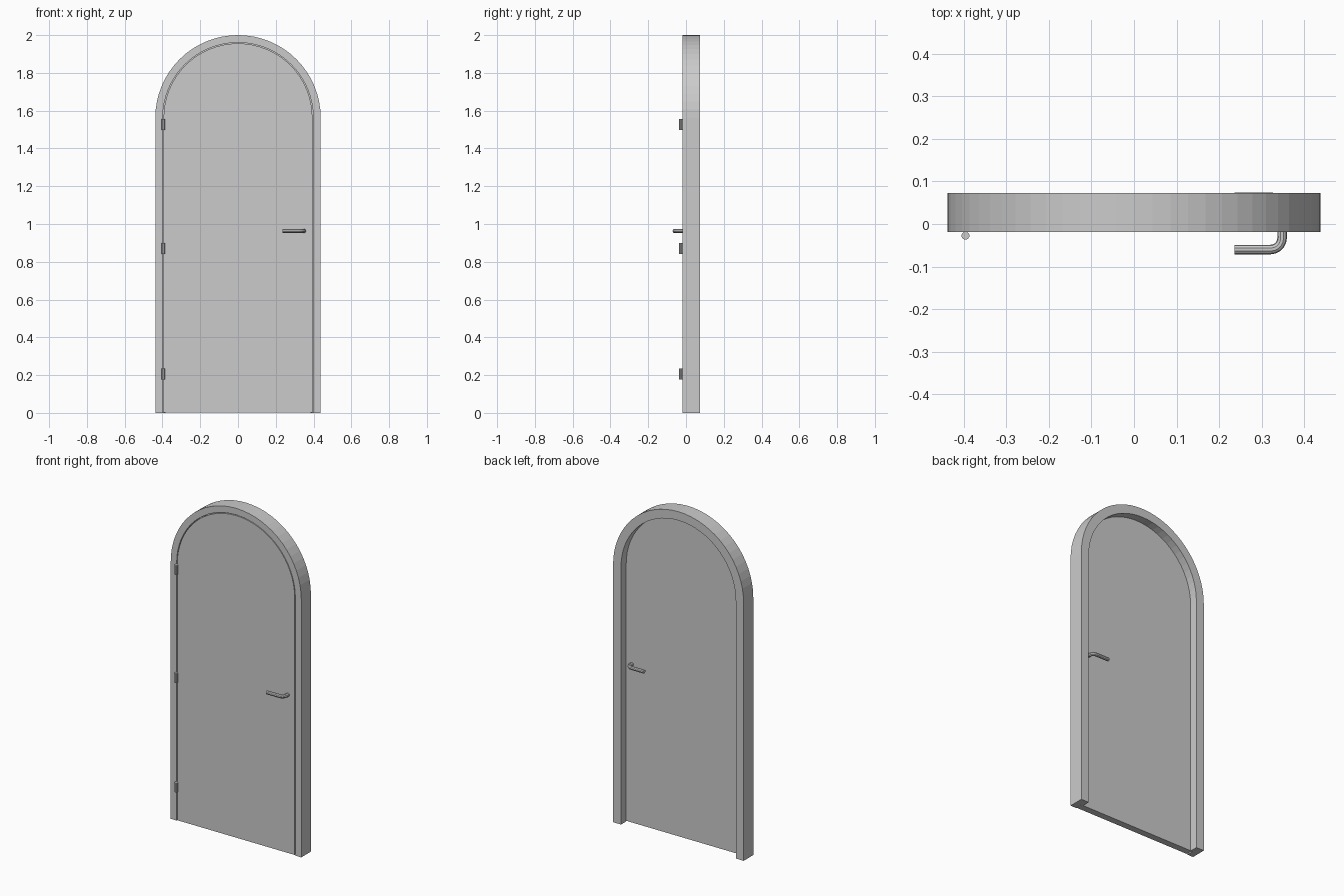
import bpy, bmesh
from math import sin, cos, pi

if "Cube" in bpy.data.objects:
    bpy.data.objects.remove(bpy.data.objects["Cube"])

SPRING = 1.562           # height where the arch begins
SEGS = 32                # facets around the half circle
FRONT = -0.019           # front plane of frame and leaf
LEAF_BACK = 0.022
FRAME_BACK = 0.073


def finish(name, bm):
    bmesh.ops.recalc_face_normals(bm, faces=bm.faces)
    mesh = bpy.data.meshes.new(name)
    bm.to_mesh(mesh)
    bm.free()
    obj = bpy.data.objects.new(name, mesh)
    bpy.context.collection.objects.link(obj)
    return obj


def arch(r, y, foot=0.0):
    """Arched outline from the right foot, over the top, to the left foot."""
    pts = [(r, y, foot)]
    for i in range(SEGS + 1):
        a = pi * i / SEGS
        pts.append((r * cos(a), y, SPRING + r * sin(a)))
    return pts + [(-r, y, foot)]


# Frame: rebated section swept along the arch
bm = bmesh.new()
section = [(0.438, FRONT), (0.438, FRAME_BACK), (0.385, FRAME_BACK),
           (0.385, 0.023), (0.3985, 0.023), (0.3985, FRONT)]
rails = [[bm.verts.new(p) for p in arch(r, y)] for r, y in section]
for k, rail in enumerate(rails):
    nxt = rails[(k + 1) % len(rails)]
    for i in range(len(rail) - 1):
        bm.faces.new((rail[i], rail[i + 1], nxt[i + 1], nxt[i]))
for end in (0, -1):
    bm.faces.new([rail[end] for rail in rails])
finish("door_frame", bm)

# Leaf: solid arched panel with a narrow gap to the frame
bm = bmesh.new()
face = bm.faces.new([bm.verts.new(p) for p in arch(0.394, FRONT, 0.003)])
ext = bmesh.ops.extrude_face_region(bm, geom=[face])
moved = [v for v in ext["geom"] if isinstance(v, bmesh.types.BMVert)]
bmesh.ops.translate(bm, verts=moved, vec=(0, LEAF_BACK - FRONT, 0))
# extrusion drops the source face unless it is kept, so close any open side
bmesh.ops.holes_fill(bm, edges=[e for e in bm.edges if e.is_boundary], sides=0)
finish("door_leaf", bm)

# Hinge barrels
for i, z in enumerate((0.207, 0.870, 1.526)):
    bpy.ops.mesh.primitive_cylinder_add(vertices=10, radius=0.0095, depth=0.058,
                                        location=(-0.396, -0.0275, z))
    bpy.context.object.name = f"hinge_{i + 1}"


# Lever handles: bent round bar on each side of the leaf
def lever(name, base, d):
    bend, reach, x = 0.027, 0.041, 0.348
    path = [(x, base - d * 0.003)]
    for i in range(6):
        a = pi / 2 * i / 5
        path.append((x - bend * (1 - cos(a)), base + d * (reach - bend * (1 - sin(a)))))
    path.append((0.236, base + d * reach))
    curve = bpy.data.curves.new(name, 'CURVE')
    curve.dimensions = '3D'
    curve.bevel_depth = 0.0112
    curve.bevel_resolution = 3
    curve.use_fill_caps = True
    spline = curve.splines.new('POLY')
    spline.points.add(len(path) - 1)
    for p, (px, py) in zip(spline.points, path):
        p.co = (px, py, 0.963, 1)
    spline.use_smooth = False
    obj = bpy.data.objects.new(name, curve)
    bpy.context.collection.objects.link(obj)
    bpy.ops.object.select_all(action='DESELECT')
    obj.select_set(True)
    bpy.context.view_layer.objects.active = obj
    bpy.ops.object.convert(target='MESH')


lever("front_handle", FRONT, -1)
lever("back_handle", LEAF_BACK, 1)
